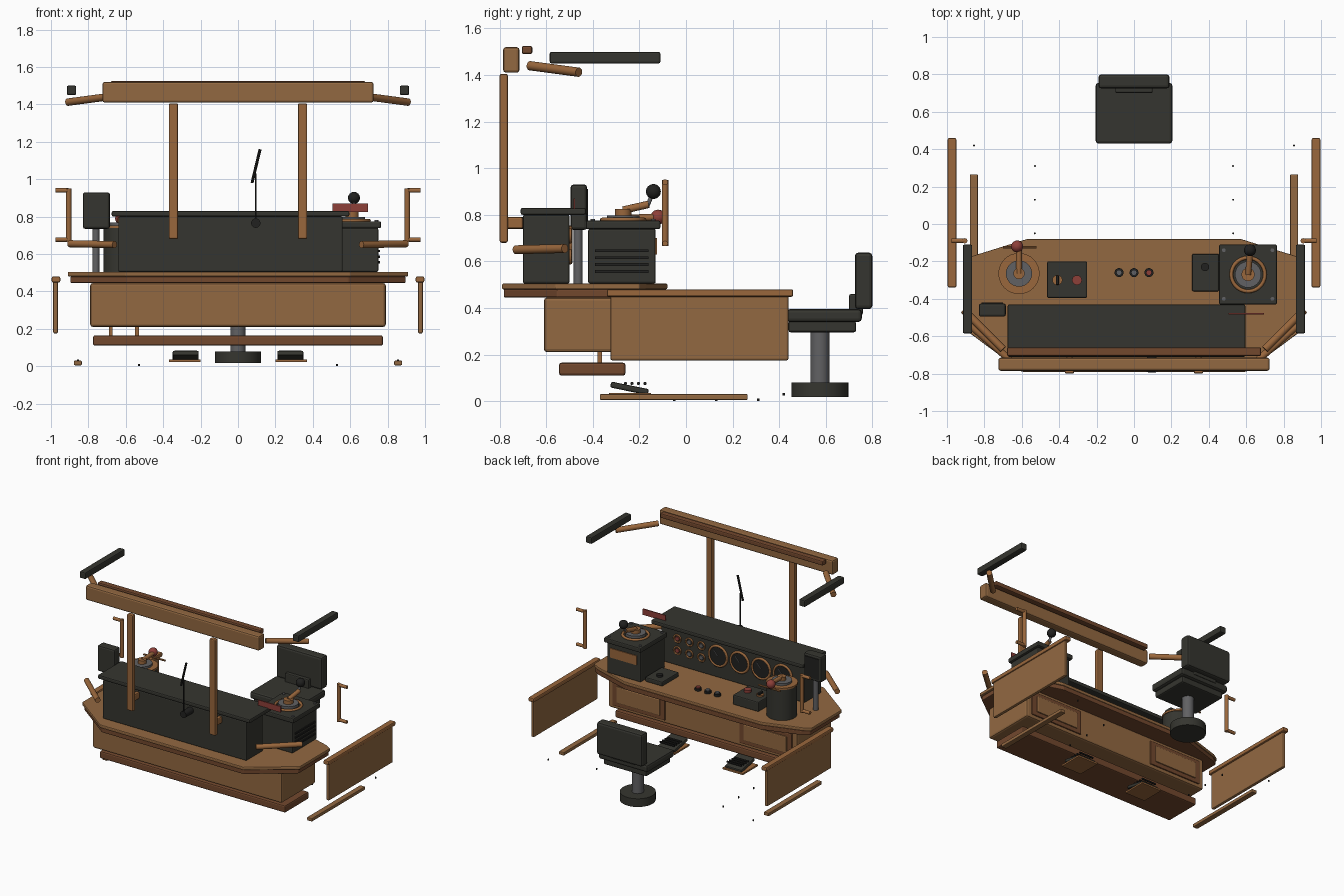
import bpy, bmesh, math
from mathutils import Vector, Matrix

cube = bpy.data.objects.get("Cube")
if cube:
    bpy.data.objects.remove(cube, do_unlink=True)


def material(name, *rgb):
    mat = bpy.data.materials.new(name)
    mat.use_nodes = True
    color = (*rgb, 1)
    mat.diffuse_color = color
    mat.node_tree.nodes["Principled BSDF"].inputs["Base Color"].default_value = color
    return mat


oak = material("oak", .29, .14, .053)
walnut = material("walnut", .17, .065, .027)
copper = material("copper", .32, .135, .045)
charcoal = material("charcoal", .036, .036, .029)
black = material("black", .015, .015, .014)
steel = material("steel", .12, .12, .125)
red = material("red", .27, .05, .04)

SIDES = (("left", 1), ("right", -1))


def finish(name, bm, mat, bevel=0, smooth=False):
    bmesh.ops.recalc_face_normals(bm, faces=bm.faces)
    mesh = bpy.data.meshes.new(name)
    bm.to_mesh(mesh)
    bm.free()
    mesh.materials.append(mat)
    obj = bpy.data.objects.new(name, mesh)
    bpy.context.collection.objects.link(obj)
    if smooth:
        mesh.shade_smooth()
        mesh.set_sharp_from_angle(angle=math.radians(35))
    if bevel:
        mod = obj.modifiers.new("edge_bevel", "BEVEL")
        mod.width, mod.segments = bevel, 2
    return obj


def box(name, mat, x, y, z, bevel=.008):
    """Box spanning the given (low, high) pairs."""
    bm = bmesh.new()
    bmesh.ops.create_cube(bm, size=1)
    spans = (x, y, z)
    bmesh.ops.scale(bm, verts=bm.verts, vec=[abs(b - a) for a, b in spans])
    obj = finish(name, bm, mat, bevel)
    obj.location = [(a + b) / 2 for a, b in spans]
    return obj


def rod(name, mat, start, end, radius, sides=20):
    start, end = Vector(start), Vector(end)
    axis = end - start
    bm = bmesh.new()
    bmesh.ops.create_cone(bm, cap_ends=True, segments=sides, radius1=radius,
                          radius2=radius, depth=axis.length)
    turn = axis.to_track_quat("Z", "Y").to_matrix().to_4x4()
    bmesh.ops.transform(bm, verts=bm.verts, matrix=Matrix.Translation((start + end) / 2) @ turn)
    return finish(name, bm, mat, smooth=True)


def disc(name, mat, x, y, low, high, radius):
    return rod(name, mat, (x, y, low), (x, y, high), radius, 32)


def ball(name, mat, center, radius):
    bm = bmesh.new()
    bmesh.ops.create_uvsphere(bm, u_segments=20, v_segments=12, radius=radius)
    finish(name, bm, mat, smooth=True).location = center


def slab(name, mat, outline, low, high, bevel=.006):
    bm = bmesh.new()
    face = bm.faces.new([bm.verts.new((x, y, low)) for x, y in outline])
    top = bmesh.ops.extrude_face_region(bm, geom=[face])["geom"]
    bmesh.ops.translate(bm, vec=(0, 0, high - low),
                        verts=[v for v in top if isinstance(v, bmesh.types.BMVert)])
    return finish(name, bm, mat, bevel)


def ring(name, mat, center, radius, thickness, upright=False):
    bpy.ops.mesh.primitive_torus_add(major_radius=radius, minor_radius=thickness,
                                     major_segments=28, minor_segments=8, location=center)
    obj = bpy.context.object
    obj.name = name
    obj.data.materials.append(mat)
    obj.data.shade_smooth()
    if upright:
        obj.rotation_euler.x = math.pi / 2


# Desk top, console and plinth
half = [(.6, -.79), (.91, -.56), (.91, -.2), (.86, -.17), (.57, -.08)]
outline = half + [(-x, y) for x, y in reversed(half)]
slab("desk_top", oak, outline, .48, .505)
slab("desk_rim", walnut, [(x * .985, y * .99) for x, y in outline], .445, .48)
box("console", oak, (-.79, .79), (-.61, -.2), (.21, .445), .014)
box("plinth", walnut, (-.775, .775), (-.545, -.26), (.11, .165), .01)
for x in (-.68, -.54):
    box("plinth_bracket", copper, (x - .01, x + .01), (-.38, -.36), (.16, .22), 0)
for side, s in SIDES:
    box(side + "_door_frame", walnut, (s * .31, s * .75), (-.205, -.19), (.235, .42))
    box(side + "_door_panel", oak, (s * .35, s * .71), (-.195, -.182), (.265, .39))

# Instrument hood with dials facing the driver
box("hood_body", charcoal, (-.64, .56), (-.7, -.5), (.505, .8))
box("hood_top", charcoal, (-.675, .595), (-.71, -.43), (.8, .83))
for x in (.08, -.1, -.28, -.46):
    ring("dial_ring", copper, (x, -.497, .67), .075, .009, True)
    rod("dial_face", black, (x, -.5, .67), (x, -.494, .67), .07)
    rod("dial_needle", steel, (x, -.491, .67), (x + .035, -.491, .71), .004, 8)
for x in (.22, .32, .42):
    for z in (.62, .71):
        ring("small_dial", copper, (x, -.497, z), .028, .006, True)
        rod("small_lamp", red if x > .4 else steel, (x, -.5, z), (x, -.492, z), .016)
box("sign_plate", red, (.505, .695), (-.484, -.476), (.825, .87), 0)

# Windscreen posts, header beam and wiper
box("header_beam", oak, (-.725, .725), (-.785, -.715), (1.41, 1.52), .012)
box("header_rail", walnut, (-.68, .68), (-.705, -.66), (1.49, 1.525))
for side, s in SIDES:
    box(side + "_post", copper, (s * .32, s * .37), (-.8, -.765), (.68, 1.405))
    box(side + "_post_bracket", copper, (s * .33, s * .36), (-.77, -.7), (.74, .79))
rod("wiper_pivot", black, (.095, -.79, .765), (.095, -.7, .765), .025)
rod("wiper_arm", black, (.095, -.785, .765), (.095, -.785, 1.03), .005, 8)
rod("wiper_blade", black, (.075, -.785, .98), (.118, -.785, 1.16), .008, 8)

# Parts repeated on both sides
for side, s in SIDES:
    rod(side + "_mirror_arm", copper, (s * .7, -.67, 1.44), (s * .91, -.46, 1.412), .02)
    box(side + "_mirror", charcoal, (s * .865, s * .915), (-.585, -.11), (1.45, 1.5))
    rod(side + "_corner_rail", copper, (s * .66, -.73, .65), (s * .9, -.52, .655), .019)
    rod(side + "_grab_bar", copper, (s * .905, -.09, .665), (s * .905, -.09, .95), .014)
    for z in (.677, .94):
        rod(side + "_grab_mount", copper, (s * .905, -.09, z), (s * .975, -.09, z), .012)
    box(side + "_side_panel", oak, (s * .963, s * .988), (-.325, .44), (.175, .46))
    box(side + "_panel_cap", copper, (s * .95, s * .996), (-.34, .46), (.448, .48))
    box(side + "_floor_strip", oak, (s * .835, s * .877), (-.37, .265), (.005, .03), .005)
    # Pedals
    box(side + "_pedal_base", copper, (s * .2, s * .37), (-.33, -.15), (.022, .036), .003)
    pedal = box(side + "_pedal", charcoal, (s * .21, s * .35), (-.325, -.16), (.042, .068))
    pedal.rotation_euler.x = -.2
    for i in range(4):
        y = -.26 + i * .028
        rod(side + "_pedal_grip", black, (s * .22, y, .076), (s * .34, y, .076), .007, 8)
    # Floor studs
    for y in (.31, .13, -.05):
        disc(side + "_floor_stud", black, s * .53, y, 0, .012, .005)
    disc(side + "_end_stud", black, s * .855, .42, .025, .036, .005)

# Square controller with lever
X, Y = .61, -.27
box("controller_body", charcoal, (.47, .75), (-.42, -.13), (.505, .74))
box("controller_lid", charcoal, (.455, .765), (-.43, -.11), (.738, .775))
box("controller_plate", copper, (.5, .72), (-.132, -.124), (.63, .7), 0)
for z in (.55, .58, .61, .64):
    box("controller_vent", black, (.748, .758), (-.39, -.16), (z, z + .012), 0)
for dx in (-.13, .13):
    for dy in (-.13, .13):
        disc("lid_bolt", steel, X + dx, Y + dy, .77, .782, .01)
ring("controller_ring", copper, (X, Y, .778), .09, .01)
disc("controller_dial", steel, X, Y, .77, .797, .07)
disc("lever_hub", copper, X, Y, .79, .825, .035)
rod("lever_arm", copper, (X, Y, .82), (.62, -.16, .845), .016)
rod("lever_stem", steel, (.62, -.165, .84), (.62, -.14, .9), .009)
ball("lever_knob", black, (.62, -.14, .9), .032)
box("switch_tray", charcoal, (.31, .455), (-.36, -.16), (.505, .54))
disc("tray_switch", black, .38, -.23, .54, .555, .022)

# Round brake valve
X, Y = -.615, -.265
disc("brake_body", charcoal, X, Y, .505, .74, .105)
disc("brake_collar", copper, X, Y, .738, .752, .11)
disc("brake_dial", steel, X, Y, .75, .768, .07)
disc("brake_hub", copper, X, Y, .76, .795, .03)
rod("brake_arm", copper, (X, Y, .785), (X, -.13, .79), .015)
rod("brake_crossbar", copper, (-.7, -.125, .755), (-.52, -.125, .755), .007, 8)
ball("brake_knob", red, (-.625, -.12, .79), .032)

# Switch box and desk buttons
box("switch_box", charcoal, (-.465, -.25), (-.395, -.2), (.505, .58))
disc("stop_button", red, -.305, -.3, .58, .6, .026)
disc("key_ring", copper, -.41, -.3, .58, .59, .027)
box("key_switch", black, (-.418, -.402), (-.325, -.275), (.585, .605), .003)
for x, mat in ((-.08, steel), (0, steel), (.08, red)):
    disc("button_collar", black, x, -.26, .505, .522, .024)
    disc("desk_button", mat, x, -.26, .52, .532, .015)

# Monitor on its stand
rod("monitor_stand", steel, (-.76, -.463, .505), (-.76, -.463, .75), .019)
box("monitor", charcoal, (-.83, -.685), (-.495, -.425), (.735, .93), .012)
box("monitor_screen", black, (-.815, -.7), (-.426, -.42), (.755, .91), 0)

# Driver seat
disc("seat_base", charcoal, 0, .575, .018, .08, .123)
disc("seat_column", steel, 0, .575, .08, .31, .041)
box("seat_pan", charcoal, (-.18, .18), (.44, .73), (.295, .345), .01)
box("seat_cushion", charcoal, (-.205, .205), (.43, .755), (.34, .395), .015)
box("seat_support", charcoal, (-.1, .1), (.7, .76), (.37, .46))
box("seat_back", charcoal, (-.19, .19), (.725, .8), (.395, .638), .015)
